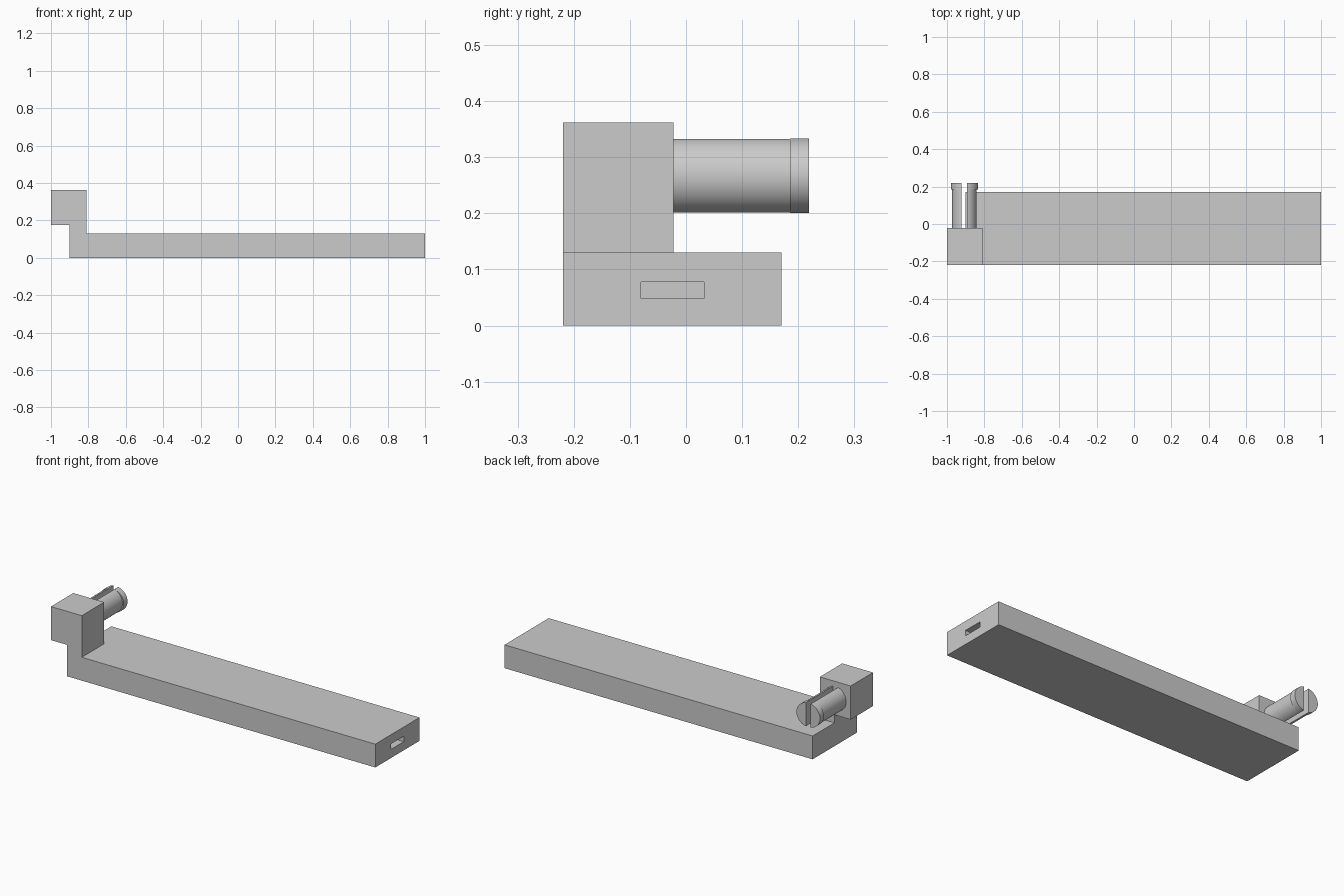
import bpy, bmesh, math

cube = bpy.data.objects.get("Cube")
if cube:
    bpy.data.objects.remove(cube, do_unlink=True)

grey = bpy.data.materials.new("plain grey")
grey.use_nodes = True
colour = (0.6, 0.6, 0.6, 1)
grey.diffuse_color = colour
grey.node_tree.nodes["Principled BSDF"].inputs["Base Color"].default_value = colour


def extrude_profile(name, points, y0, y1):
    """Extrude an outline of (x, z) points from y0 to y1."""
    bm = bmesh.new()
    face = bm.faces.new([bm.verts.new((x, y0, z)) for x, z in points])
    new = bmesh.ops.extrude_face_region(bm, geom=[face])["geom"]
    bmesh.ops.translate(bm, vec=(0, y1 - y0, 0),
                        verts=[v for v in new if isinstance(v, bmesh.types.BMVert)])
    bmesh.ops.recalc_face_normals(bm, faces=bm.faces)
    mesh = bpy.data.meshes.new(name)
    bm.to_mesh(mesh)
    bm.free()
    obj = bpy.data.objects.new(name, mesh)
    bpy.context.collection.objects.link(obj)
    mesh.materials.append(grey)
    return obj


def rect(x0, x1, z0, z1):
    return [(x0, z0), (x1, z0), (x1, z1), (x0, z1)]


def half_round(side, rx, rz, cx=-0.907, cz=0.267, gap=0.015, steps=32):
    """Half of an oval, cut flat at the gap between the prongs."""
    limit = math.acos(gap / rx)
    angles = [limit * (2 * i / steps - 1) for i in range(steps + 1)]
    return [(cx + side * rx * math.cos(a), cz + rz * math.sin(a)) for a in angles]


# Long bar with a recessed slot in its left end
bar = extrude_profile("bar", rect(-0.9, 1, 0, 0.13), -0.219, 0.17)
cutter = extrude_profile("slot_cutter", rect(0.9, 1.1, 0.048, 0.078), -0.08, 0.032)
cutter.hide_render = True
cut = bar.modifiers.new("slot", "BOOLEAN")
cut.operation = "DIFFERENCE"
cut.object = cutter
bpy.context.view_layer.objects.active = bar
bpy.ops.object.modifier_apply(modifier=cut.name)
bpy.data.objects.remove(cutter, do_unlink=True)

# Overhanging block on a short neck
extrude_profile("end_block", [(-0.9, 0.13), (-0.81, 0.13), (-0.81, 0.362),
                              (-1, 0.362), (-1, 0.175), (-0.9, 0.175)], -0.219, -0.022)

# Split pin: two prongs, each with a slightly wider lip
for label, side in (("left", 1), ("right", -1)):
    for part, rx, y0, y1 in (("prong", 0.065, -0.022, 0.185), ("lip", 0.0725, 0.185, 0.219)):
        obj = extrude_profile(f"{label}_{part}", half_round(side, rx, 0.0675), y0, y1)
        bpy.ops.object.select_all(action="DESELECT")
        obj.select_set(True)
        bpy.context.view_layer.objects.active = obj
        bpy.ops.object.shade_smooth_by_angle(angle=math.radians(30))
